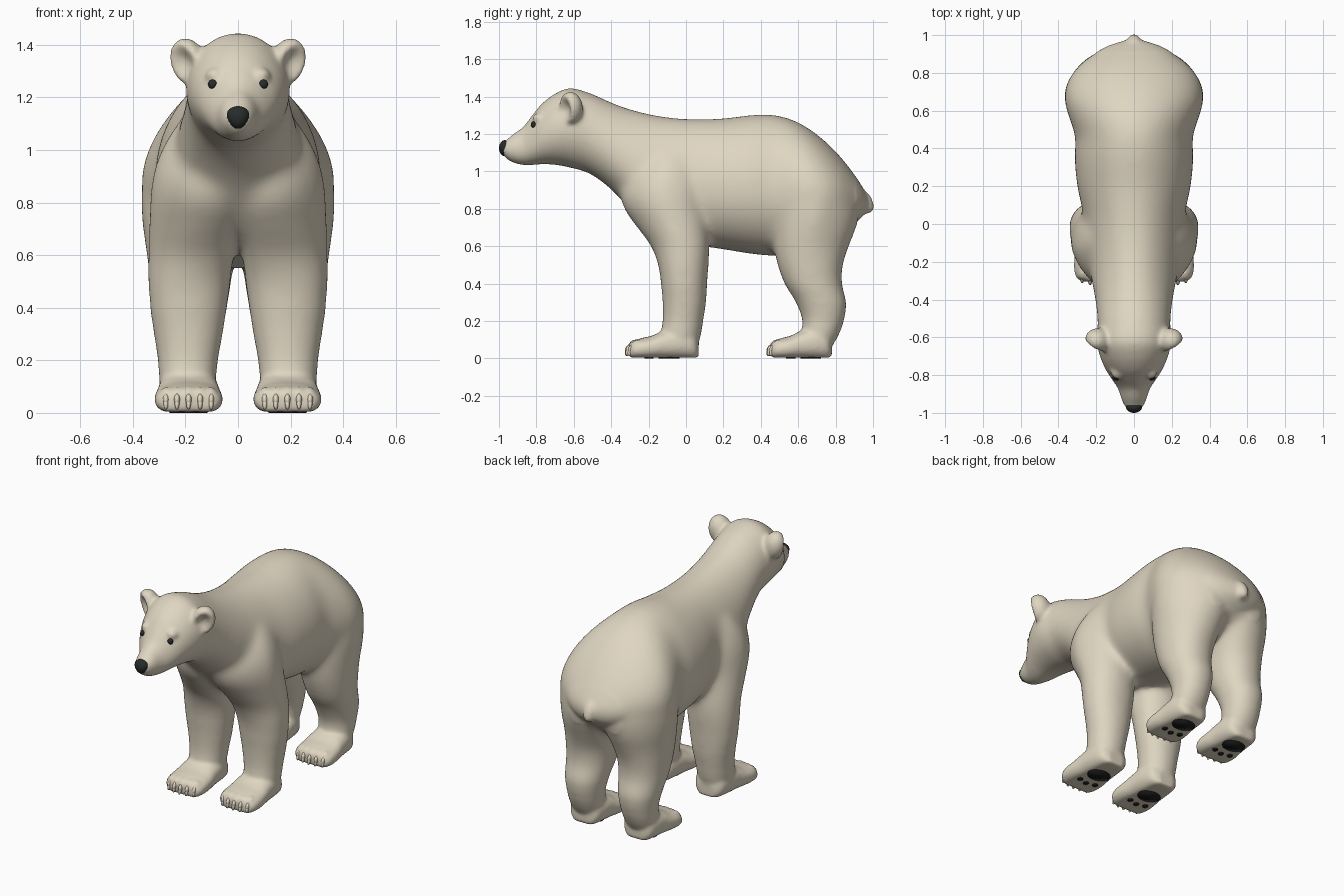
import bpy, bmesh, math
from mathutils import Matrix, Vector

if "Cube" in bpy.data.objects:
    bpy.data.objects.remove(bpy.data.objects["Cube"])


def material(name, rgb):
    m = bpy.data.materials.new(name)
    m.diffuse_color = (*rgb, 1)
    m.use_nodes = True
    m.node_tree.nodes["Principled BSDF"].inputs["Base Color"].default_value = m.diffuse_color
    return m


FUR = material("cream fur", (0.74, 0.67, 0.535))
BLACK = material("nose black", (0.02, 0.025, 0.024))
PAD = material("paw pad black", (0.012, 0.012, 0.012))


def make(name, bm, mat):
    bmesh.ops.recalc_face_normals(bm, faces=bm.faces)
    me = bpy.data.meshes.new(name)
    bm.to_mesh(me)
    bm.free()
    ob = bpy.data.objects.new(name, me)
    bpy.context.collection.objects.link(ob)
    me.materials.append(mat)
    me.shade_smooth()
    return ob


def refine(rows, steps=5):
    """Catmull-Rom interpolation between the key sections."""
    out = []
    for i in range(len(rows) - 1):
        p0, p1, p2 = rows[max(i - 1, 0)], rows[i], rows[i + 1]
        p3 = rows[min(i + 2, len(rows) - 1)]
        for k in range(steps):
            t = k / steps
            out.append([0.5 * (2 * b + (c - a) * t + (2 * a - 5 * b + 4 * c - d) * t * t
                               + (3 * b - a - 3 * c + d) * t ** 3)
                        for a, b, c, d in zip(p0, p1, p2, p3)])
    return out + [list(rows[-1])]


def loft(bm, rows, point, n=56):
    rings = [[bm.verts.new(point(r, 2 * math.pi * i / n)) for i in range(n)] for r in refine(rows)]
    for a, b in zip(rings, rings[1:]):
        for i in range(n):
            j = (i + 1) % n
            bm.faces.new((a[i], a[j], b[j], b[i]))
    bm.faces.new(rings[0])
    bm.faces.new(rings[-1])


def ball(bm, centre, radii, rot=None, seg=24):
    m = Matrix.Translation(centre) @ (rot or Matrix()) @ Matrix.Diagonal((*radii, 1))
    return bmesh.ops.create_uvsphere(bm, u_segments=seg, v_segments=seg // 2, radius=1, matrix=m)["verts"]


def power(v, e):
    return math.copysign(abs(v) ** e, v)


# Nose to tail: y, top z, bottom z, half width, egg factor
TRUNK = [
    (-.985, 1.15, 1.10, .03, 0), (-.96, 1.168, 1.068, .052, 0), (-.92, 1.202, 1.045, .068, .05),
    (-.87, 1.238, 1.034, .085, .12), (-.82, 1.302, 1.034, .118, .1), (-.77, 1.362, 1.038, .15, .05),
    (-.70, 1.415, 1.035, .18, .03), (-.62, 1.444, 1.02, .197, 0), (-.52, 1.42, .99, .192, .03),
    (-.42, 1.378, .92, .202, .08), (-.32, 1.34, .82, .22, .12), (-.2, 1.308, .70, .24, .12),
    (-.08, 1.288, .63, .256, .1), (.05, 1.28, .605, .268, .08), (.2, 1.284, .582, .30, .08),
    (.35, 1.302, .558, .314, .08), (.46, 1.304, .548, .31, .08), (.56, 1.28, .555, .342, .08),
    (.65, 1.234, .58, .366, .08), (.74, 1.165, .61, .356, .08), (.82, 1.085, .66, .308, .06),
    (.89, .998, .71, .226, .03), (.94, .922, .755, .145, 0), (.97, .872, .79, .055, 0)]

# Legs: z, front y, back y, inner x, outer x
FRONT_LEG = [
    (.015, -.14, .04, .1, .28), (.1, -.14, .073, .088, .296), (.2, -.125, .092, .076, .305),
    (.3, -.125, .107, .058, .32), (.4, -.135, .114, .041, .336), (.5, -.15, .122, .026, .343),
    (.6, -.188, .125, .02, .343), (.7, -.262, .115, .018, .341), (.8, -.332, .10, .018, .336),
    (.9, -.352, .09, .03, .325), (1.0, -.32, .07, .05, .292), (1.1, -.24, .04, .07, .23),
    (1.18, -.17, 0, .08, .14)]
REAR_LEG = [
    (.015, .60, .74, .1, .27), (.1, .61, .803, .09, .287), (.2, .622, .844, .078, .295),
    (.3, .587, .857, .06, .311), (.4, .525, .835, .041, .326), (.5, .488, .84, .025, .336),
    (.6, .47, .872, .015, .348), (.7, .468, .91, .01, .363), (.8, .475, .92, .01, .37),
    (.9, .50, .87, .03, .36), (1.0, .53, .78, .05, .325), (1.1, .57, .70, .1, .22)]

# Foot: y, top z, half width
FOOT = [(-.305, .065, .085), (-.285, .085, .117), (-.24, .1, .13), (-.18, .114, .128),
        (-.12, .14, .12), (-.04, .16, .113), (.02, .15, .102), (.05, .12, .085), (.068, .085, .05)]
FOOT_X = .188
# side, y shift and length of each foot
FEET = [(s, dy, k) for s in (-1, 1) for dy, k in ((0, 1), (.757, .88))]
TOES = [-.086, -.044, 0, .044, .086]


def trunk_point(r, a):
    y, top, bot, w, k = r
    return (w * math.cos(a) * (1 - k * math.sin(a)), y, (top + bot) / 2 + (top - bot) / 2 * math.sin(a))


def leg_point(s, end):
    """end is -1 for front and 1 for rear: the thigh leans inwards towards that end."""
    def f(r, a):
        z, yf, yb, xi, xo = r
        lean = .065 * max(0, end * math.sin(a)) * min(1, max(0, (z - .5) / .25))
        return (s * ((xi + xo) / 2 - lean + (xo - xi) / 2 * power(math.cos(a), .95)),
                (yf + yb) / 2 + (yb - yf) / 2 * power(math.sin(a), .95), z)
    return f


def foot_point(s, dy, k):
    def f(r, a):
        y, top, w = r
        z = top / 2 + (top / 2 + .008) * power(math.sin(a), .85)
        return (s * FOOT_X + w * power(math.cos(a), .8), -.305 + (y + .305) * k + dy, max(.004, z))
    return f


# Body, legs, feet, ears, brows and tail fused into one skin
bm = bmesh.new()
loft(bm, TRUNK, trunk_point)
for s in (-1, 1):
    loft(bm, FRONT_LEG, leg_point(s, -1))
    loft(bm, REAR_LEG, leg_point(s, 1))
    ball(bm, (s * .088, -.78, 1.283), (.036, .042, .03))
    # cupped ear: the front half of a ball is pressed inwards
    ear = bmesh.ops.create_uvsphere(bm, u_segments=32, v_segments=24, radius=1)["verts"]
    m = (Matrix.Translation((s * .19, -.618, 1.337)) @ Matrix.Rotation(s * .3, 4, 'Y')
         @ Matrix.Rotation(s * .6, 4, 'Z') @ Matrix.Diagonal((.069, .066, .09, 1)))
    for v in ear:
        if v.co.y < 0:
            v.co.y *= min(1, .12 + 1.2 * (v.co.x ** 2 + v.co.z ** 2))
        v.co = m @ v.co
for s, dy, k in FEET:
    loft(bm, FOOT, foot_point(s, dy, k))
    for t in TOES:
        ball(bm, (s * FOOT_X + t, -.276 + dy + 2 * t * t, .056), (.024, .038, .046), seg=16)
for y, z, r in ((.945, .85, .045), (.96, .83, .042), (.97, .81, .036)):
    ball(bm, (0, y, z), (r, r, r))
body = make("bear_body", bm, FUR)
fuse = body.modifiers.new("fuse", 'REMESH')
fuse.mode = 'VOXEL'
fuse.voxel_size = .011
relax = body.modifiers.new("relax", 'SMOOTH')
relax.factor = .5
relax.iterations = 8
dg = bpy.context.evaluated_depsgraph_get()
skin = bpy.data.meshes.new_from_object(body.evaluated_get(dg))
body.modifiers.clear()
body.data = skin
# extra blending where the legs join the trunk
bm = bmesh.new()
bm.from_mesh(skin)
for low, high, rounds in ((.17, .3, 8), (.3, 2, 35)):
    for n in range(rounds):
        shrink = .004 * n    # the edge of the blended zone fades out
        blend = [v for v in bm.verts if low < v.co.z - shrink and v.co.z < high + .05
                 and -.5 + shrink < v.co.y < .91]
        bmesh.ops.smooth_vert(bm, verts=blend, factor=.5, use_axis_x=True, use_axis_y=True, use_axis_z=True)
bm.to_mesh(skin)
bm.free()
skin.materials.clear()
skin.materials.append(FUR)
skin.shade_smooth()
bpy.context.view_layer.update()

# Nose, wider at the top
bm = bmesh.new()
for v in ball(bm, (0, -.968, 1.124), (.042, .032, .043)):
    v.co.x *= 1 + 5 * (v.co.z - 1.124)
make("nose", bm, BLACK)

# Eyes, set where a line from the front meets the face
for s, side in ((-1, "right"), (1, "left")):
    hit, loc, normal, _ = body.ray_cast(Vector((s * .096, -1.5, 1.25)), Vector((0, 1, 0)))
    bm = bmesh.new()
    ball(bm, loc if hit else Vector((s * .096, -.81, 1.25)), (.018, .014, .018), seg=16)
    make("eye_" + side, bm, BLACK)

# Claws and paw pads
claws, pads = bmesh.new(), bmesh.new()


def pad(x, y, rx, ry):
    m = Matrix.Translation((x, y, .0035)) @ Matrix.Diagonal((rx, ry, 1, 1))
    bmesh.ops.create_cone(pads, cap_ends=True, segments=24, radius1=1, radius2=1, depth=.007, matrix=m)


for s, dy, k in FEET:
    cx = s * FOOT_X
    for t in TOES:
        y = dy + 2 * t * t
        ball(claws, (cx + t, y - .303, .052), (.012, .026, .02), Matrix.Rotation(.75, 4, 'X'), 12)
        ball(claws, (cx + t, y - .315, .034), (.009, .012, .022), Matrix.Rotation(-.2, 4, 'X'), 12)
    for t in (-.055, 0, .055):
        pad(cx + t, dy - .205 + 5 * t * t, .016, .017)
    pad(cx, dy - .09, .072, .056)
make("claws", claws, FUR)
make("paw_pads", pads, PAD)
